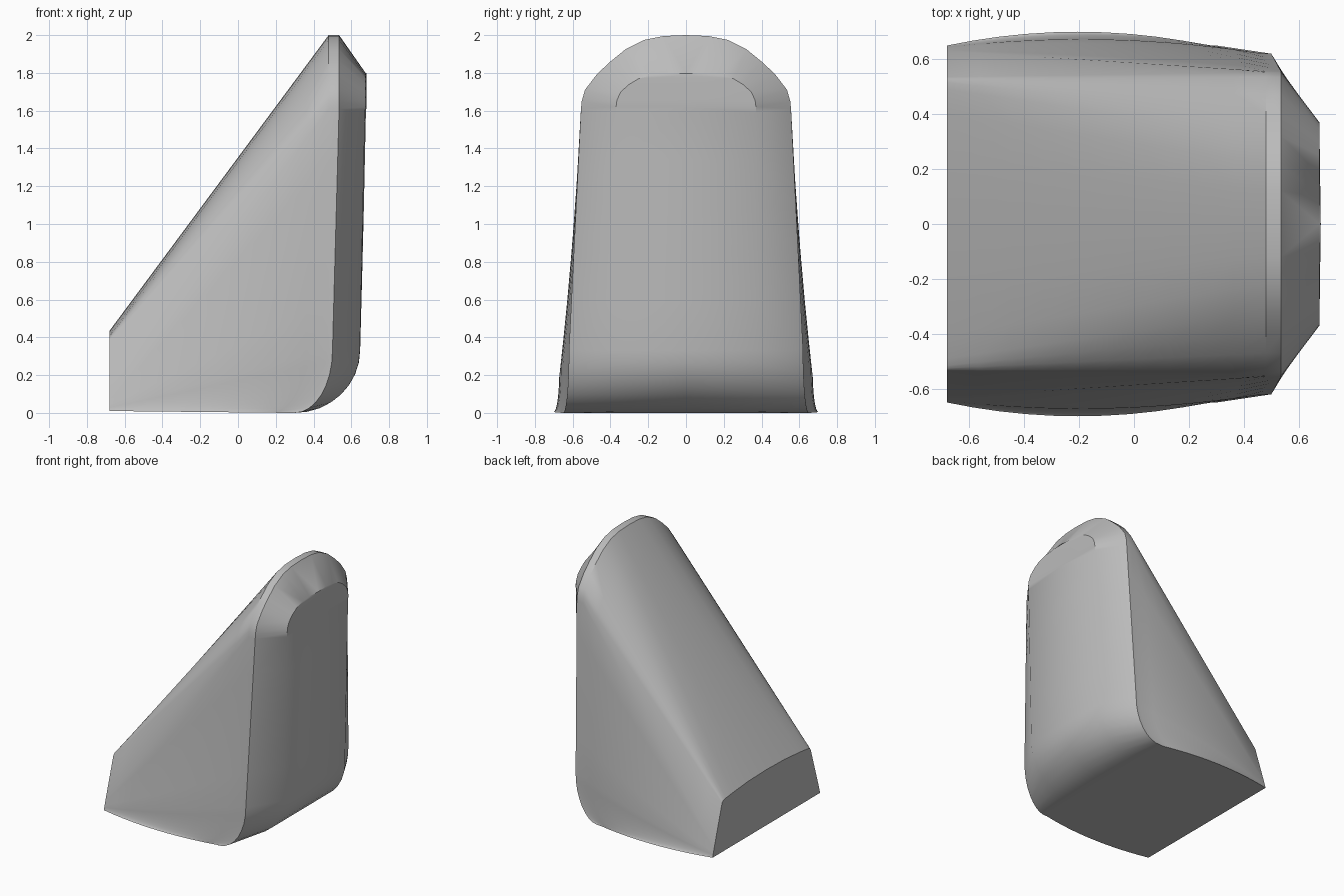
import bpy
import bmesh
import math
from mathutils import Vector

cube = bpy.data.objects.get("Cube")
if cube:
    bpy.data.objects.remove(cube, do_unlink=True)

BACK_X = -0.68
FRONT_Y = 0.37
RADIUS = 0.33
CURVE_STEPS = 8
WALL_STEPS = 5
BODY_STEPS = 10

# Upper arches as (y, z), from the shoulder to the crown
rim_arch = [(.552, 1.65), (.535, 1.71), (.47, 1.795), (.40, 1.86),
            (.32, 1.925), (.22, 1.975), (.12, 1.995), (0, 2)]
face_arch = [(.37, 1.62), (.366, 1.655), (.345, 1.7), (.3, 1.74),
             (.25, 1.77), (.18, 1.788), (.1, 1.797), (0, 1.8)]
back_arch = [(.535, .385), (.53, .392), (.525, .396), (.515, .4),
             (.49, .405), (.4, .415), (.22, .43), (0, .435)]

# Each row holds the back edge, rim, face edge and bulge strength
rows = []


def back_wall(t):
    return Vector((BACK_X, .65 - .02 * t, .01 + .07 * t))


# Rounded toe under the front face
for i in range(CURVE_STEPS + 1):
    a = math.pi / 2 * i / CURVE_STEPS
    s, z = math.sin(a), RADIUS * (1 - math.cos(a))
    rim = Vector((.3 + .2 * s, .65 - .03 * s, z))
    face = Vector((.3 + .345 * s, FRONT_Y, z))
    rows.append((back_wall(.3 * i / CURVE_STEPS), rim, face, 1 - .2 * s))

# Upright side walls
for i in range(1, WALL_STEPS + 1):
    t = i / WALL_STEPS
    rim = Vector((.5, .62, RADIUS)).lerp(Vector((.535, .556, 1.61)), t)
    face = Vector((.645, FRONT_Y, RADIUS)).lerp(Vector((.672, FRONT_Y, 1.59)), t)
    rows.append((back_wall(.3 + .7 * t), rim, face, .8 * (1 - t)))

# Arched top
for (ry, rz), (fy, fz), (by, bz) in zip(rim_arch, face_arch, back_arch):
    rows.append((Vector((BACK_X, by, bz)), Vector((.535, ry, rz)),
                 Vector((.675, fy, fz)), 0))


def full_row(back, rim, face, bulge):
    """Points from the back centre line round to the front centre line."""
    inner = rim - Vector((.055 if bulge == 0 else .03, 0, 0))
    points = [Vector((back.x, 0, back.z))]
    for i in range(BODY_STEPS + 1):
        t = i / BODY_STEPS
        p = back.lerp(inner, t)
        p.y += .05 * bulge * 4 * t * (1 - t)
        points.append(p)
    points += [rim, face, Vector((face.x + .005 * min(1, face.z), 0, face.z))]
    return points


# Half body, closed underneath and mirrored across the centre line
bm = bmesh.new()
grid = [[bm.verts.new(p) for p in full_row(*row)] for row in rows]
for low, high in zip(grid, grid[1:]):
    for j in range(len(low) - 1):
        bm.faces.new((low[j], low[j + 1], high[j + 1], high[j]))
bm.faces.new(grid[0])
bmesh.ops.remove_doubles(bm, verts=bm.verts, dist=.0005)
bmesh.ops.dissolve_degenerate(bm, edges=bm.edges, dist=.0005)
mirrored = bmesh.ops.duplicate(bm, geom=bm.verts[:] + bm.edges[:] + bm.faces[:])
for item in mirrored["geom"]:
    if isinstance(item, bmesh.types.BMVert):
        item.co.y *= -1
bmesh.ops.remove_doubles(bm, verts=bm.verts, dist=.0005)
bmesh.ops.recalc_face_normals(bm, faces=bm.faces)

mesh = bpy.data.meshes.new("wedge_body")
bm.to_mesh(mesh)
bm.free()
body = bpy.data.objects.new("wedge_body", mesh)
bpy.context.collection.objects.link(body)

# Plain grey finish
grey = bpy.data.materials.new("plain_grey")
grey.use_nodes = True
colour = (.5, .5, .5, 1)
grey.diffuse_color = colour
grey.node_tree.nodes["Principled BSDF"].inputs["Base Color"].default_value = colour
mesh.materials.append(grey)

bpy.ops.object.select_all(action="DESELECT")
body.select_set(True)
bpy.context.view_layer.objects.active = body
bpy.ops.object.shade_smooth_by_angle(angle=math.radians(35))
